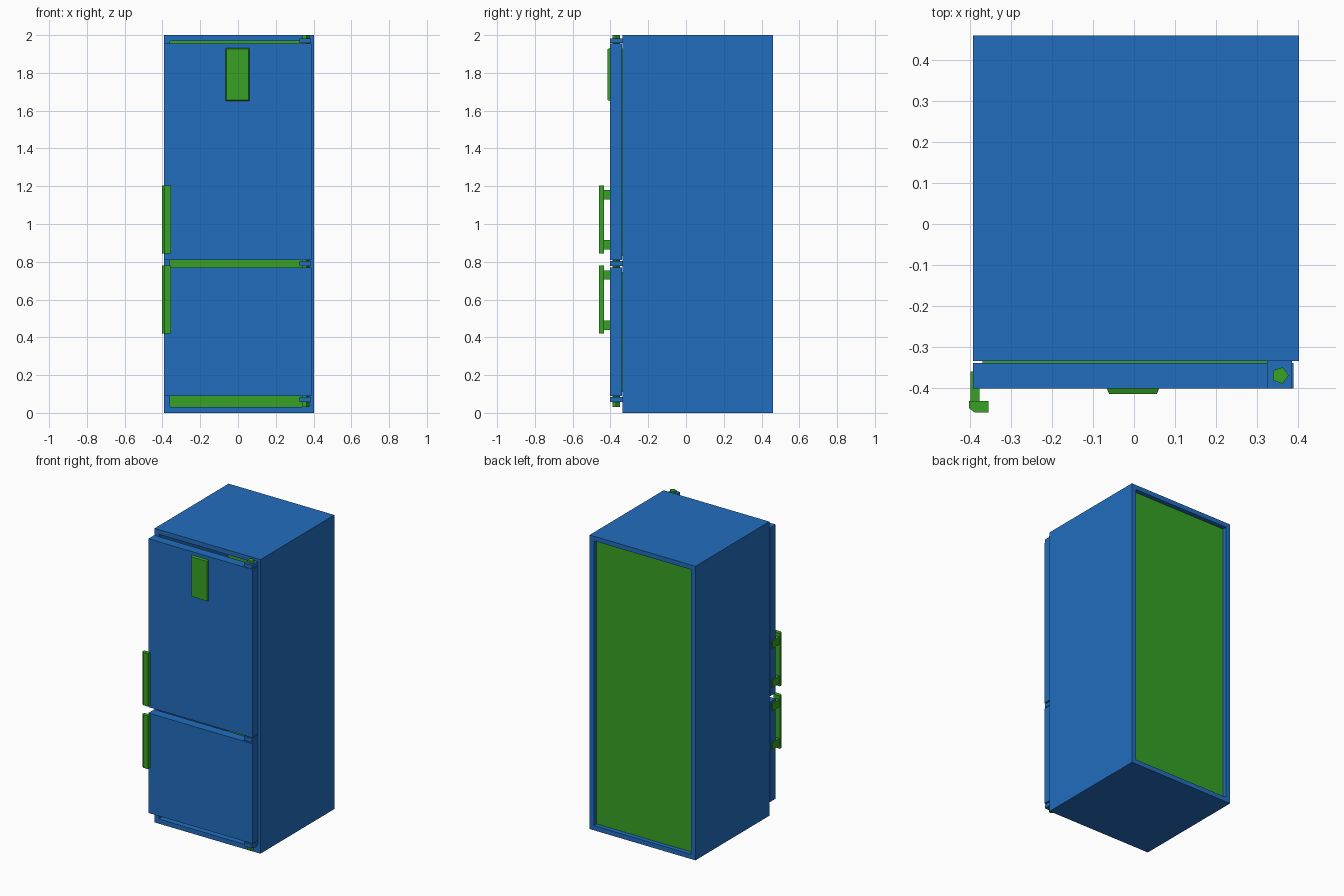
import bpy, bmesh
from mathutils import Vector

cube = bpy.data.objects.get("Cube")
if cube:
    bpy.data.objects.remove(cube, do_unlink=True)


def material(name, rgb):
    mat = bpy.data.materials.new(name)
    mat.use_nodes = True
    mat.diffuse_color = (*rgb, 1)
    mat.node_tree.nodes["Principled BSDF"].inputs["Base Color"].default_value = (*rgb, 1)
    return mat


blue = material("blue", (0.016, 0.155, 0.515))
green = material("green", (0.038, 0.36, 0.018))


def finish(name, bm, *mats):
    bmesh.ops.recalc_face_normals(bm, faces=bm.faces[:])
    mesh = bpy.data.meshes.new(name)
    bm.to_mesh(mesh)
    bm.free()
    for mat in mats:
        mesh.materials.append(mat)
    obj = bpy.data.objects.new(name, mesh)
    bpy.context.collection.objects.link(obj)
    return obj


def box_mesh(x, y, z):
    """Box from three (low, high) ranges."""
    bm = bmesh.new()
    bmesh.ops.create_cube(bm, size=1)
    for v in bm.verts:
        v.co = [low + (high - low) * (c + 0.5) for c, (low, high) in zip(v.co, (x, y, z))]
    bm.normal_update()
    return bm


def box(name, x, y, z, mat):
    return finish(name, box_mesh(x, y, z), mat)


def prism(name, outline, z, mat):
    """Extrude an xy outline over a z range."""
    bm = bmesh.new()
    face = bm.faces.new([bm.verts.new((px, py, z[0])) for px, py in outline])
    side = bmesh.ops.extrude_face_region(bm, geom=[face])["geom"]
    bmesh.ops.translate(bm, vec=(0, 0, z[1] - z[0]),
                        verts=[g for g in side if isinstance(g, bmesh.types.BMVert)])
    return finish(name, bm, mat)


# Cabinet: open compartment at the front, shallow recess at the back
bm = box_mesh((-0.393, 0.403), (-0.335, 0.46), (0, 2))
for direction, depth in ((-1, 0.745), (1, 0.03)):
    face = next(f for f in bm.faces if f.normal.y * direction > 0.9)
    bmesh.ops.inset_individual(bm, faces=[face], thickness=0.045)
    floor = bmesh.ops.extrude_discrete_faces(bm, faces=[face])["faces"][0]
    floor.material_index = 1
    bmesh.ops.translate(bm, vec=Vector((0, -direction * depth, 0)), verts=floor.verts[:])
    bm.normal_update()
finish("cabinet", bm, blue, green)

# Doors with their seals and handles
BAR = [(-0.39, -0.46), (-0.355, -0.46), (-0.355, -0.433), (-0.403, -0.433), (-0.403, -0.45)]
for name, low, high, grip in (("lower", 0.09, 0.77, 0.42), ("upper", 0.81, 1.955, 0.845)):
    box(name + "_door", (-0.393, 0.39), (-0.402, -0.34), (low, high), blue)
    box(name + "_seal", (-0.37, 0.367), (-0.341, -0.334), (low + 0.02, high - 0.025), green)
    prism(name + "_handle_bar", BAR, (grip, grip + 0.36), green)
    for end, offset in (("bottom", 0.02), ("top", 0.285)):
        box(f"{name}_handle_{end}_post", (-0.4, -0.377), (-0.434, -0.36),
            (grip + offset, grip + offset + 0.05), green)

# Hinges: plate fixed to the cabinet, five-sided pin
for name, z, pin in (("bottom", 0.07, (0.03, 0.095)),
                     ("middle", 0.79, (0.765, 0.815)),
                     ("top", 1.97, (1.95, 2))):
    box(name + "_hinge_plate", (0.325, 0.386), (-0.402, -0.334), (z - 0.013, z + 0.013), blue)
    bm = bmesh.new()
    bmesh.ops.create_cone(bm, cap_ends=True, segments=5, radius1=0.021, radius2=0.021,
                          depth=pin[1] - pin[0])
    # Turn one corner of the pin toward +x
    corner = max(bm.verts, key=lambda v: v.co.x).co.to_2d()
    turn = Vector((1, 0)).angle_signed(corner)
    for v in bm.verts:
        flat = v.co.to_2d()
        along, across = flat.dot(corner.normalized()), corner.normalized().cross(flat)
        v.co = (0.357 + along, -0.37 + across, v.co.z + sum(pin) / 2)
    finish(name + "_hinge_pin", bm, green)

# Display plate with narrowed front face
bm = box_mesh((-0.067, 0.062), (-0.415, -0.4), (1.65, 1.932))
for v in bm.verts:
    if v.co.y < -0.41:
        v.co.x += 0.006 if v.co.x < 0 else -0.006
        v.co.z += 0.006 if v.co.z < 1.8 else -0.006
finish("display_panel", bm, green)
